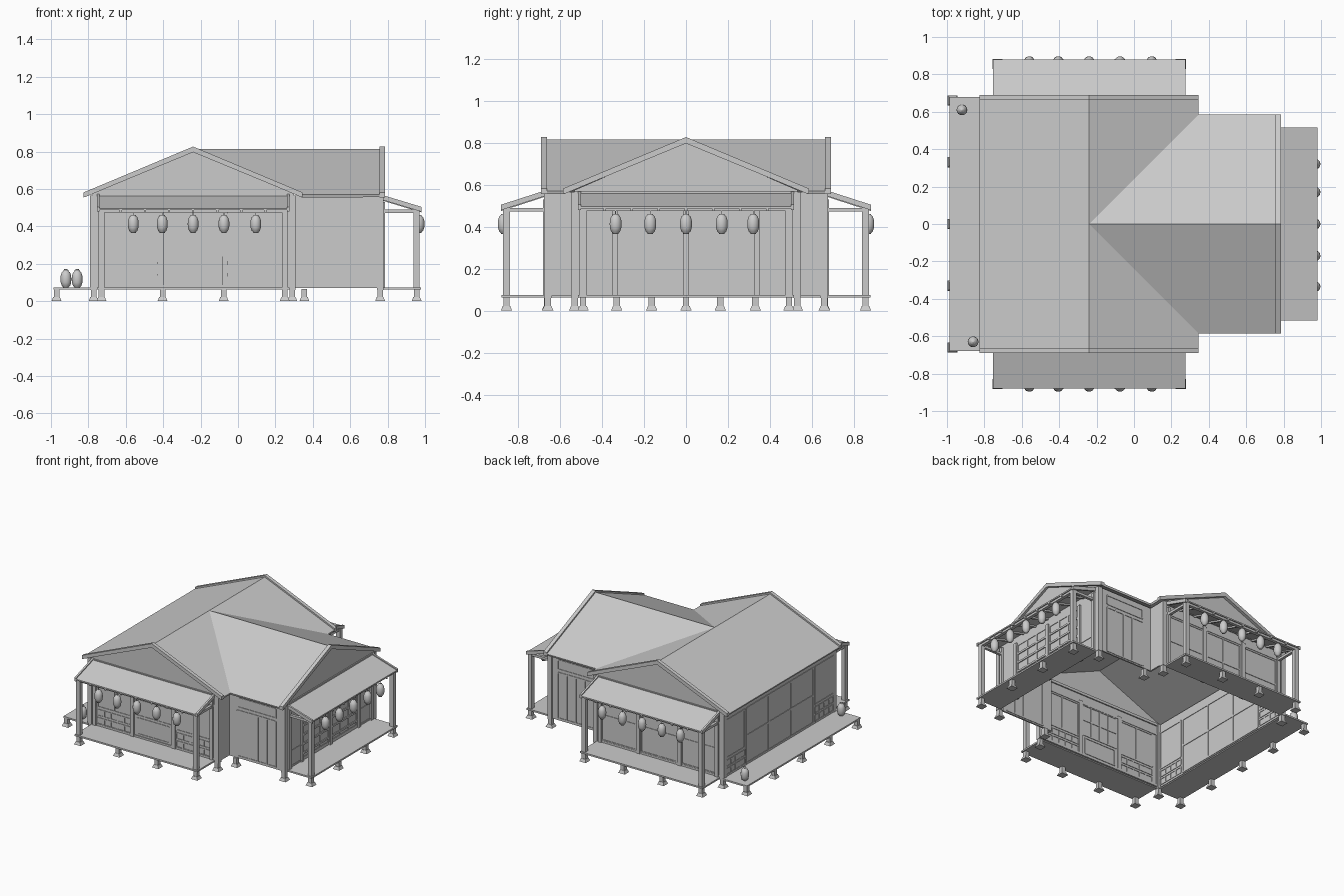
import bpy, bmesh, math
from mathutils import Vector

if "Cube" in bpy.data.objects:
    bpy.data.objects.remove(bpy.data.objects["Cube"])

# Each side maps (u along wall, d distance outward, z) to world axes
MAP = {"front": lambda u, d, z: (u, -d, z), "back": lambda u, d, z: (u, d, z),
       "right": lambda u, d, z: (d, u, z), "left": lambda u, d, z: (-d, u, z)}


def finish(name, bm, smooth=False):
    bmesh.ops.recalc_face_normals(bm, faces=bm.faces)
    me = bpy.data.meshes.new(name)
    bm.to_mesh(me)
    bm.free()
    ob = bpy.data.objects.new(name, me)
    bpy.context.collection.objects.link(ob)
    if smooth:
        for p in me.polygons:
            p.use_smooth = True
    return ob


def prism(bm, pts, shift):
    """Closed solid from a polygon swept by a vector."""
    a = [bm.verts.new(p) for p in pts]
    b = [bm.verts.new(Vector(p) + Vector(shift)) for p in pts]
    bm.faces.new(a)
    bm.faces.new(b)
    n = len(a)
    for i in range(n):
        bm.faces.new((a[i], a[(i + 1) % n], b[(i + 1) % n], b[i]))


def box(bm, side, u0, u1, d0, d1, z0, z1):
    m = MAP[side]
    base = [m(u0, d0, z0), m(u1, d0, z0), m(u1, d1, z0), m(u0, d1, z0)]
    prism(bm, base, (0, 0, z1 - z0))


def frame(bm, side, u0, u1, d, z0, z1, cols=1, rows=1, t=0.008, dep=0.01):
    """Rectangular frame with evenly spaced bars, proud of both wall faces."""
    for i in range(cols + 1):
        u = u0 + (u1 - u0) * i / cols
        box(bm, side, u - t / 2, u + t / 2, d - dep, d + dep, z0, z1)
    for j in range(rows + 1):
        z = z0 + (z1 - z0) * j / rows
        box(bm, side, u0, u1, d - dep, d + dep, z - t / 2, z + t / 2)


def lathe(name, loc, prof, n=14):
    bm = bmesh.new()
    rings = [[bm.verts.new((loc[0] + r * math.cos(2 * math.pi * i / n),
                            loc[1] + r * math.sin(2 * math.pi * i / n), loc[2] + z))
              for i in range(n)] for r, z in prof]
    for a, b in zip(rings, rings[1:]):
        for i in range(n):
            bm.faces.new((a[i], a[(i + 1) % n], b[(i + 1) % n], b[i]))
    bm.faces.new(rings[0])
    bm.faces.new(rings[-1])
    finish(name, bm, True)


LANTERN = [(.013, -.048), (.015, -.042), (.022, -.036), (.028, -.018), (.029, 0),
           (.028, .018), (.022, .036), (.015, .042), (.013, .048)]


def foot(bm, x, y, top=0.065):
    a, b = [[bm.verts.new((x + s * w, y + t * w, z)) for s, t in
             ((-1, -1), (1, -1), (1, 1), (-1, 1))] for w, z in ((.027, 0), (.018, .022))]
    bm.faces.new(a)
    bm.faces.new(b)
    for i in range(4):
        bm.faces.new((a[i], a[(i + 1) % 4], b[(i + 1) % 4], b[i]))
    box(bm, "back", x - .015, x + .015, y - .015, y + .015, .022, top)


# Main T-shaped roof with valleys
RX, H, E, T = -0.24, 0.585, 0.57, 0.815
bm = bmesh.new()
for s in (-1, 1):
    V = lambda x, y, z: bm.verts.new((x, s * y, z))
    for q in ([(RX - H, 0, E), (RX - H, .69, E), (RX, .69, T), (RX, 0, T)],
              [(RX, 0, T), (RX, .69, T), (RX + H, .69, E), (RX + H, H, E)],
              [(RX, 0, T), (RX + H, H, E), (.785, H, E), (.785, 0, T)]):
        bm.faces.new([V(*p) for p in q])
bmesh.ops.remove_doubles(bm, verts=bm.verts, dist=1e-4)
ob = finish("main_roof", bm)
if ob.data.polygons[0].normal.z < 0:
    ob.data.flip_normals()
mod = ob.modifiers.new("thickness", 'SOLIDIFY')
mod.thickness, mod.offset = 0.015, -1

# Gable edge boards and gable walls on the three gable ends
boards, gables = bmesh.new(), bmesh.new()
for side, c, d in (("front", RX, .69), ("back", RX, .69), ("right", 0, .785)):
    m = MAP[side]
    inward = Vector(m(0, -.028, 0))
    for s in (-1, 1):
        prism(boards, [m(c, d, T + .012), m(c + s * H, d, E + .012),
                       m(c + s * H, d, E - .015), m(c, d, T - .018)], inward)
    w, dw = (.54, .655) if side != "right" else (.53, .755)
    prism(gables, [m(c - w, dw, .56), m(c + w, dw, .56), m(c + w, dw, .575), m(c, dw, T - .012),
                   m(c - w, dw, .575)], Vector(m(0, .012, 0)))
    box(gables, side, c - w, c + w, dw - .01, dw + .02, .55, .57)
finish("gable_edge_boards", boards)
finish("gable_walls", gables)

# Thin outer walls, open floor
bm = bmesh.new()
Z0 = 0.07
for side, u0, u1, d in (("front", -.785, .305, .66), ("back", -.785, .305, .66),
                        ("left", -.66, .66, .78), ("front", .3, .77, .535),
                        ("back", .3, .77, .535), ("right", -.535, .535, .765),
                        ("right", -.66, -.53, .3), ("right", .53, .66, .3)):
    box(bm, side, u0, u1, d - .006, d + .006, Z0, .565)
finish("walls", bm)

# Corner posts and stone feet
posts, feet = bmesh.new(), bmesh.new()
for y in (-1, 1):
    for x, yy in ((-.772, .658), (.29, .658), (.355, .53), (.76, .53)):
        if x != .355:
            box(posts, "back", x - .018, x + .018, y * yy - .018, y * yy + .018, Z0 - .01, .565)
        foot(feet, x, y * yy)
for i in range(5):
    foot(feet, -.97, -.66 + .33 * i)

# Porches: deck, posts, beam, sloping roof, lanterns
for side, u0, u1, dw, do, zw, us in (
        ("front", -.755, .275, .66, .88, .568, (-.56, -.405, -.24, -.075, .095)),
        ("back", -.755, .275, .66, .88, .568, (-.56, -.405, -.24, -.075, .095)),
        ("right", -.515, .515, .765, .98, .562, (-.335, -.17, 0, .17, .32))):
    m = MAP[side]
    bm = bmesh.new()
    box(bm, side, u0, u1, dw, do - .002, .062, .074)
    finish(side + "_deck", bm)
    ua, ub, dp = u0 + .025, u1 - .025, do - .025
    for i in range(4):
        foot(feet, *m(ua + (ub - ua) * i / 3, dp, 0)[:2])
    for u in (ua, ub):
        box(posts, side, u - .016, u + .016, dp - .016, dp + .016, .07, .492)
        box(posts, side, u - .013, u + .013, dw, dw + .02, .07, .53)
        box(posts, side, u - .01, u + .01, dw, dp, .472, .49)
    box(posts, side, ua, ub, dp - .012, dp + .012, .475, .495)
    bm = bmesh.new()
    zo = .497
    prof = lambda u, a, b: [m(u, dw, zw + a), m(u, do, zo + a), m(u, do, zo + b), m(u, dw, zw + b)]
    along = Vector(m(1, 0, 0))
    prism(bm, prof(u0, 0, -.01), along * (u1 - u0))
    for u in (u0, u1 - .014):
        prism(bm, prof(u, .008, -.018), along * .014)
    for i in range(1, 8):
        prism(bm, prof(u0 + (u1 - u0) * i / 8 - .006, -.008, -.022), along * .012)
    finish(side + "_porch_roof", bm)
    for i, u in enumerate(us):
        x, y, _ = m(u, do - .012, 0)
        lathe("%s_lantern_%d" % (side, i), (x, y, .413), LANTERN)
        box(posts, side, u - .002, u + .002, do - .014, do - .01, .46, .5)
finish("posts_and_beams", posts)
finish("stone_feet", feet)

# Left side open deck with two standing lanterns
bm = bmesh.new()
box(bm, "left", -.68, .68, .78, .987, .062, .074)
finish("left_deck", bm)
for i, (x, y) in enumerate(((-.92, .61), (-.86, -.63))):
    lathe("standing_lantern_%d" % i, (x, y, .118), LANTERN)
    lathe("lantern_handle_%d" % i, (x, y, .168), [(.009, -.004), (.009, .004)])

# Window frames and lattices
bm = bmesh.new()
F = lambda *a, **k: frame(bm, *a, **k)
for u in (-.415, -.07):
    for side in ("front", "back"):
        box(bm, side, u - .016, u + .016, .645, .678, Z0, .5)
for side in ("front", "back"):
    F(side, -.755, .275, .66, .08, .485, t=.016, dep=.012)
for a, b in ((-.71, -.43), (-.05, .24)):
    for z in (.088, .15):                       # low brick-like lattice
        F("front", a, b, .66, z, z + .045, cols=5)
    F("front", a, b, .66, .215, .47, cols=2, t=.012)
    F("back", a, b, .66, .09, .47, cols=1, rows=2, t=.012)
F("front", -.39, -.09, .66, .24, .475, cols=4, rows=2)
F("front", -.375, -.11, .66, .1, .22)
F("back", -.39, -.09, .66, .09, .47, cols=2, rows=2, t=.012)
# Wing doors with transom, front and back
for side in ("front", "back"):
    F(side, .375, .695, .535, .085, .43, t=.01)
    F(side, .47, .62, .535, .085, .43, cols=2, t=.012)
    F(side, .38, .695, .535, .455, .525, t=.01)
# Right lattice doors
for a, b in ((-.32, -.02), (.02, .32)):
    F("right", a, b, .765, .095, .48, cols=3, t=.012)
    for z in (.13, .2, .27, .34, .41):
        box(bm, "right", a, b, .755, .778, z - .007, z + .007)
for u in (-.34, 0, .34):
    box(bm, "right", u - .013, u + .013, .75, .783, Z0, .5)
for s in (-1, 1):
    F("right", *sorted((s * .35, s * .5)), .765, .085, .2)
# Left wall sliding panels with lattice at both ends
for s in (-1, 1):
    a, b = sorted((s * .42, s * .64))
    for z in (.088, .15):
        F("left", a, b, .78, z, z + .045, cols=4)
    F("left", a, b, .78, .215, .5, t=.012)
F("left", -.4, .4, .78, .085, .5, cols=3, rows=2, t=.014)
finish("window_frames", bm)
